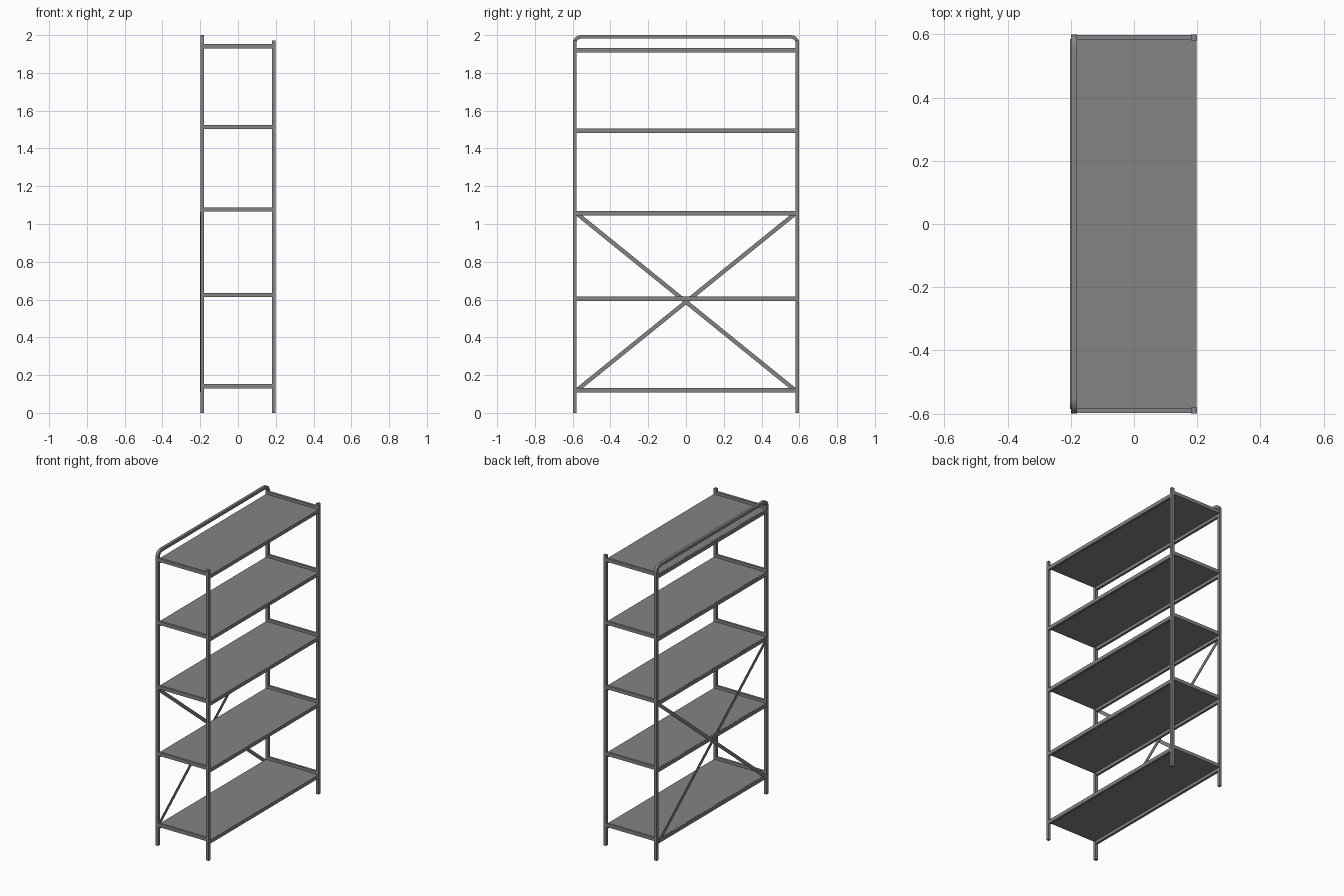
import bpy, bmesh, math
from mathutils import Vector

if "Cube" in bpy.data.objects:
    bpy.data.objects.remove(bpy.data.objects["Cube"])

metal = bpy.data.materials.new("grey_metal")
metal.diffuse_color = (0.23, 0.23, 0.235, 1)
metal.use_nodes = True
metal.node_tree.nodes["Principled BSDF"].inputs["Base Color"].default_value = metal.diffuse_color

T = 0.019              # tube thickness
PX, PY = 0.19, 0.59    # post centre lines
SHELVES = [0.13, 0.614, 1.066, 1.503, 1.93]


def finish(bm, name):
    bmesh.ops.recalc_face_normals(bm, faces=bm.faces)
    me = bpy.data.meshes.new(name)
    bm.to_mesh(me)
    bm.free()
    me.materials.append(metal)
    ob = bpy.data.objects.new(name, me)
    bpy.context.collection.objects.link(ob)
    return ob


def box(name, x0, x1, y0, y1, z0, z1):
    bm = bmesh.new()
    bmesh.ops.create_cube(bm, size=1)
    for v in bm.verts:
        v.co = Vector(((x0 + x1) / 2 + v.co.x * (x1 - x0),
                       (y0 + y1) / 2 + v.co.y * (y1 - y0),
                       (z0 + z1) / 2 + v.co.z * (z1 - z0)))
    return finish(bm, name)


# Back frame: one square tube bent into an arch, swept in the yz plane
def arch(name, x, top, radius):
    path = [(-PY, 0, -1, 0)]                       # y, z, outward normal y, z
    for side, start in ((-1, 180), (1, 90)):
        for i in range(9):
            a = math.radians(start - 90 * i / 8)
            c, s = math.cos(a), math.sin(a)
            path.append((side * (PY - radius) + radius * c,
                         top - T / 2 - radius + radius * s, c, s))
    path.append((PY, 0, 1, 0))
    bm = bmesh.new()
    h = T / 2
    rings = [[bm.verts.new((x + dx, y + ny * dn, z + nz * dn))
              for dx, dn in ((-h, -h), (h, -h), (h, h), (-h, h))]
             for y, z, ny, nz in path]
    for r, q in zip(rings, rings[1:]):
        for k in range(4):
            bm.faces.new((r[k], r[(k + 1) % 4], q[(k + 1) % 4], q[k]))
    bm.faces.new(rings[0])
    bm.faces.new(rings[-1])
    return finish(bm, name)


arch("back_frame", -PX, 2.0, 0.035)

# Front posts
for s in (-1, 1):
    box("front_post", PX - T / 2, PX + T / 2, s * PY - T / 2, s * PY + T / 2, 0, 1.972)

# Shelves: thin plate, long rails below, end bars above
for z in SHELVES:
    box("shelf_plate", -PX, PX + 0.008, -PY, PY, z - 0.001, z + 0.003)
    for s in (-1, 1):
        box("shelf_rail", s * PX - 0.008, s * PX + 0.008, -PY, PY, z - 0.021, z + 0.002)
        box("shelf_end_bar", -PX, PX, s * PY - 0.008, s * PY + 0.008, z - 0.001, z + 0.022)

# Crossed flat braces on the back
z0, z1, y = 0.12, 1.055, 0.578
for s in (-1, 1):
    brace = box("back_brace", -0.002, 0.002,
                -math.hypot(y, (z1 - z0) / 2), math.hypot(y, (z1 - z0) / 2), -0.011, 0.011)
    brace.rotation_euler.x = s * math.atan2(z1 - z0, 2 * y)
    brace.location = (-0.1985 + s * 0.0015, 0, (z0 + z1) / 2)
